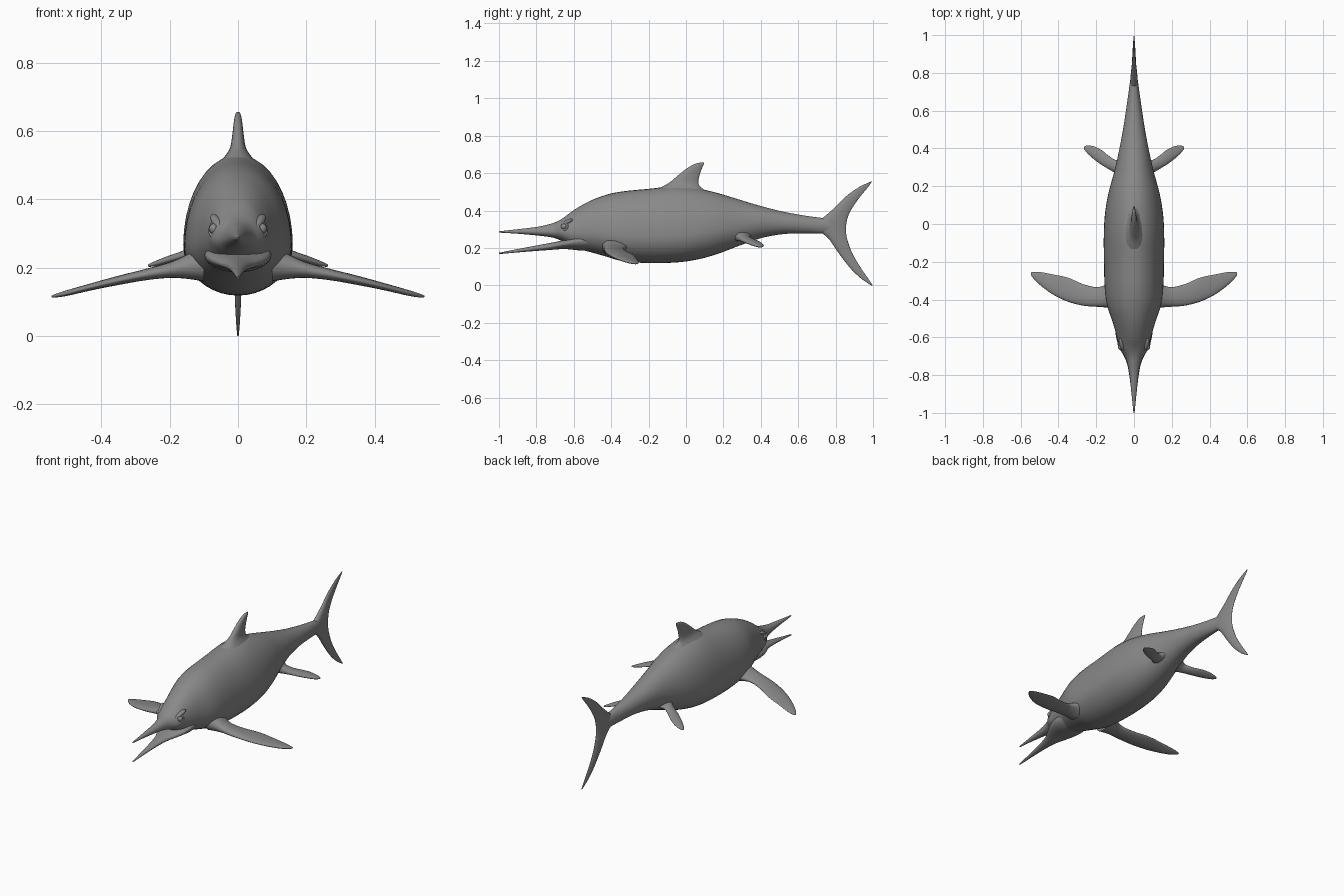
import bpy
import bmesh
import math
from mathutils import Vector

cube = bpy.data.objects.get("Cube")
if cube:
    bpy.data.objects.remove(cube, do_unlink=True)

# Single skin colour
skin = bpy.data.materials.new("grey skin")
skin.use_nodes = True
skin.diffuse_color = (0.25, 0.25, 0.25, 1)
skin.node_tree.nodes["Principled BSDF"].inputs["Base Color"].default_value = skin.diffuse_color


def finish(obj, mirrored=False):
    """Give an object its material, mirroring and smooth shading."""
    obj.data.materials.append(skin)
    bpy.ops.object.select_all(action="DESELECT")
    obj.select_set(True)
    bpy.context.view_layer.objects.active = obj
    bpy.ops.object.shade_smooth_by_angle(angle=math.radians(60))
    if mirrored:
        obj.modifiers.new("mirror", "MIRROR").use_mirror_merge = False
    return obj


def refine(rows, steps):
    """Insert smooth in-between rows with a Catmull-Rom spline."""
    result = []
    last = len(rows) - 1
    for i in range(last):
        quad = [rows[max(0, min(last, i + k))] for k in (-1, 0, 1, 2)]
        for s in range(steps):
            t = s / steps
            row = []
            for a, b, c, d in zip(*quad):
                bend = (2 * a - 5 * b + 4 * c - d) * t * t
                twist = (3 * b - a - 3 * c + d) * t ** 3
                row.append((2 * b + (c - a) * t + bend + twist) / 2)
            result.append(row)
    result.append(list(rows[last]))
    return result


def loft(name, rings, mirrored=False):
    """Skin a list of closed rings and cap both ends."""
    bm = bmesh.new()
    loops = [[bm.verts.new(p) for p in ring] for ring in rings]
    for one, two in zip(loops, loops[1:]):
        for j in range(len(one)):
            k = (j + 1) % len(one)
            bm.faces.new((one[j], one[k], two[k], two[j]))
    bm.faces.new(loops[0])
    bm.faces.new(loops[-1])
    bmesh.ops.recalc_face_normals(bm, faces=bm.faces)
    mesh = bpy.data.meshes.new(name)
    bm.to_mesh(mesh)
    bm.free()
    obj = bpy.data.objects.new(name, mesh)
    bpy.context.collection.objects.link(obj)
    return finish(obj, mirrored)


def trunk(name, rows, sides=40):
    """Egg-shaped sections: y, top, bottom, half width, height of widest point."""
    rings = []
    for y, top, bottom, width, belly in refine(rows, 5):
        middle = bottom + (top - bottom) * belly
        ring = []
        for j in range(sides):
            a = math.tau * j / sides
            reach = top - middle if math.sin(a) > 0 else middle - bottom
            ring.append(Vector((width * math.cos(a), y, middle + reach * math.sin(a))))
        rings.append(ring)
    return loft(name, rings)


def fin(name, rows, upright, sides=24):
    """Flat sections: span, leading y, trailing y, half thickness, height."""
    rings = []
    for span, lead, trail, thick, height in refine(rows, 6):
        ring = []
        for j in range(sides):
            a = math.tau * j / sides
            y = (lead + trail) / 2 - (trail - lead) / 2 * math.cos(a)
            # Fuller leading edge, finer trailing edge
            side = thick * math.sin(a) * (1 + 0.3 * math.cos(a))
            ring.append(Vector((side, y, span) if upright else (span, y, height + side)))
        rings.append(ring)
    return loft(name, rings, mirrored=not upright)


# Body, cranium and upper jaw in one skin
trunk("body", [
    (-1.0, .289, .282, .003, .5), (-.9, .3, .276, .013, .5),
    (-.8, .312, .267, .024, .45), (-.74, .325, .26, .035, .4),
    (-.7, .337, .252, .05, .4), (-.66, .358, .235, .077, .42),
    (-.6, .402, .2, .09, .4), (-.52, .448, .18, .113, .38),
    (-.43, .483, .155, .143, .36), (-.34, .502, .13, .155, .36),
    (-.2, .516, .119, .159, .36), (-.06, .53, .122, .16, .36),
    (.05, .52, .136, .154, .37), (.16, .496, .165, .136, .4),
    (.28, .46, .21, .104, .44), (.4, .424, .252, .077, .5),
    (.52, .394, .274, .055, .5), (.64, .372, .278, .037, .5),
    (.74, .358, .278, .023, .5), (.82, .34, .29, .012, .5)])

# Lower jaw, hinged inside the cheeks
trunk("lower_jaw", [
    (-1.0, .174, .167, .003, .5), (-.9, .194, .176, .013, .5),
    (-.8, .213, .184, .025, .5), (-.73, .226, .189, .04, .5),
    (-.68, .236, .193, .064, .55), (-.63, .25, .193, .087, .6),
    (-.57, .27, .187, .098, .6), (-.5, .27, .188, .09, .6)])

# Crescent tail
fin("tail_fin", [
    (.555, .988, .995, .002, 0), (.525, .925, .973, .005, 0),
    (.475, .855, .932, .008, 0), (.425, .805, .896, .011, 0),
    (.38, .755, .871, .015, 0), (.34, .71, .859, .018, 0),
    (.3, .705, .856, .018, 0), (.25, .762, .861, .015, 0),
    (.17, .818, .89, .011, 0), (.09, .88, .937, .008, 0),
    (.035, .938, .975, .005, 0), (0, .99, .998, .002, 0)], True)

# Back fin with a flared root
fin("dorsal_fin", [
    (.48, -.2, .16, .075, 0), (.52, -.14, .085, .042, 0),
    (.55, -.088, .066, .023, 0), (.59, -.04, .073, .016, 0),
    (.625, .004, .085, .012, 0), (.648, .045, .096, .008, 0),
    (.656, .075, .095, .003, 0)], True)

# Paired flippers
fin("front_flipper", [
    (.1, -.45, -.29, .05, .212), (.15, -.442, -.322, .034, .203),
    (.2, -.438, -.334, .022, .193), (.27, -.432, -.318, .016, .18),
    (.35, -.411, -.284, .013, .163), (.43, -.373, -.267, .01, .144),
    (.5, -.321, -.254, .008, .126), (.535, -.285, -.254, .005, .118),
    (.546, -.27, -.258, .002, .116)], False)

fin("rear_flipper", [
    (.05, .22, .36, .04, .278), (.09, .262, .338, .024, .261),
    (.13, .288, .358, .015, .246), (.17, .312, .39, .012, .234),
    (.21, .341, .41, .01, .222), (.245, .372, .416, .007, .211),
    (.264, .396, .41, .003, .206)], False)

# Eyes set in raised lids
gaze = Vector((.8, -.55, .22)).normalized()
turn = gaze.to_track_quat("Z", "Y").to_euler()
spot = Vector((.069, -.652, .314))

bpy.ops.mesh.primitive_uv_sphere_add(segments=20, ring_count=12, radius=.016, location=spot)
eye = bpy.context.object
bpy.ops.mesh.primitive_torus_add(major_segments=28, minor_segments=10, major_radius=.02,
                                 minor_radius=.006, location=spot, rotation=turn)
lid = bpy.context.object
bpy.ops.mesh.primitive_uv_sphere_add(segments=20, ring_count=12, radius=.02,
                                     location=spot + Vector((-.006, .012, .022)),
                                     rotation=(.45, 0, -.35))
brow = bpy.context.object
brow.scale = (.7, 2, .6)
for part, name in ((eye, "eyes"), (lid, "eyelids"), (brow, "brows")):
    part.name = name
    bpy.ops.object.select_all(action="DESELECT")
    part.select_set(True)
    bpy.context.view_layer.objects.active = part
    bpy.ops.object.transform_apply(location=True, rotation=True, scale=True)
    finish(part, mirrored=True)
